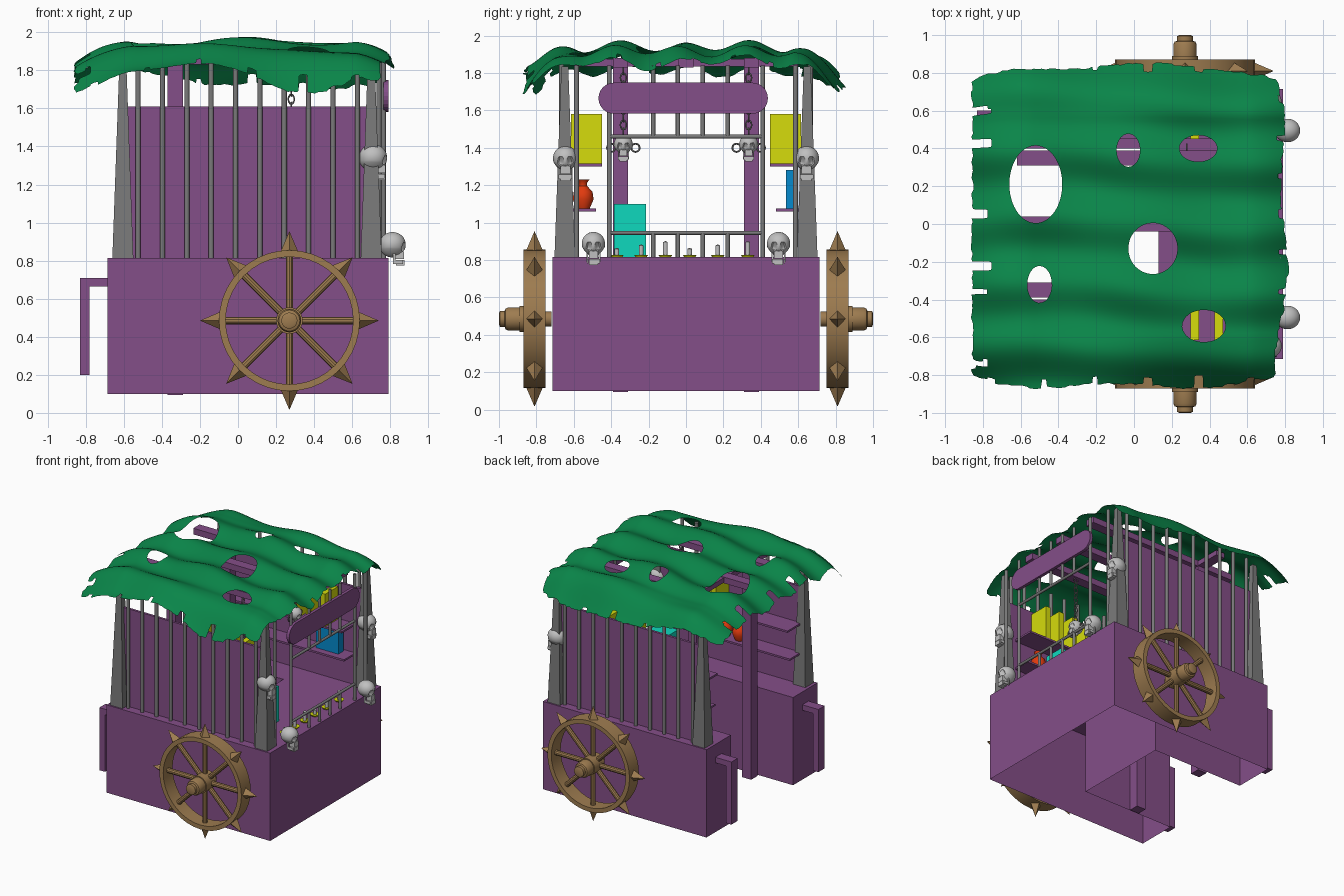
import bpy, bmesh, math, random
from math import pi, sin, cos
from mathutils import Vector, Matrix

random.seed(4)
cube = bpy.data.objects.get("Cube")
if cube:
    bpy.data.objects.remove(cube, do_unlink=True)


def material(name, r, g, b):
    lin = [((c / 255 + 0.055) / 1.055) ** 2.4 if c > 10 else c / 3300 for c in (r, g, b)]
    m = bpy.data.materials.new(name)
    m.use_nodes = True
    m.diffuse_color = (*lin, 1)
    m.node_tree.nodes["Principled BSDF"].inputs["Base Color"].default_value = (*lin, 1)
    return m


PURPLE = material("purple wood", 132, 78, 136)
GREEN = material("green cloth", 10, 133, 73)
BROWN = material("brown wood", 158, 124, 80)
IRON = material("grey iron", 122, 122, 122)
BONE = material("pale bone", 192, 192, 192)
YELLOW = material("yellow", 214, 220, 12)
TEAL = material("turquoise", 15, 217, 190)
BLUE = material("blue", 5, 138, 205)
RED = material("red clay", 225, 58, 14)


def finish(name, bm, mat, smooth=False):
    me = bpy.data.meshes.new(name)
    bm.to_mesh(me)
    bm.free()
    ob = bpy.data.objects.new(name, me)
    bpy.context.collection.objects.link(ob)
    me.materials.append(mat)
    if smooth:
        bpy.ops.object.select_all(action='DESELECT')
        ob.select_set(True)
        bpy.context.view_layer.objects.active = ob
        bpy.ops.object.shade_smooth_by_angle(angle=math.radians(40))
    return ob


def add_box(bm, x0, x1, y0, y1, z0, z1):
    mid = Vector((x0 + x1, y0 + y1, z0 + z1)) / 2
    size = Matrix.Diagonal((x1 - x0, y1 - y0, z1 - z0, 1))
    bmesh.ops.create_cube(bm, size=1, matrix=Matrix.Translation(mid) @ size)


def add_rod(bm, a, b, r1, r2=None, sides=10):
    a, b = Vector(a), Vector(b)
    rot = (b - a).to_track_quat('Z', 'Y').to_matrix().to_4x4()
    bmesh.ops.create_cone(bm, cap_ends=True, segments=sides, radius1=r1,
                          radius2=r1 if r2 is None else r2, depth=(b - a).length,
                          matrix=Matrix.Translation((a + b) / 2) @ rot)


def box(name, mat, *dims):
    bm = bmesh.new()
    add_box(bm, *dims)
    return finish(name, bm, mat)


def lathe(name, mat, profile, place, sides=24):
    bm = bmesh.new()
    vs = [bm.verts.new((r, 0, z)) for r, z in profile]
    es = [bm.edges.new(p) for p in zip(vs, vs[1:])]
    bmesh.ops.spin(bm, geom=vs + es, axis=(0, 0, 1), cent=(0, 0, 0), angle=2 * pi, steps=sides)
    bmesh.ops.remove_doubles(bm, verts=bm.verts, dist=0.0005)
    bmesh.ops.recalc_face_normals(bm, faces=bm.faces)
    bmesh.ops.transform(bm, matrix=place, verts=bm.verts)
    return finish(name, bm, mat, True)


# U-shaped counter, open underneath
bm = bmesh.new()
outline = [(-.685, -.715), (.79, -.715), (.79, .715), (-.685, .715),
           (-.685, .4), (.13, .4), (.13, -.4), (-.685, -.4)]
top = bm.faces.new([bm.verts.new((x, y, .815)) for x, y in outline])
walls = bmesh.ops.extrude_edge_only(bm, edges=top.edges[:])
bmesh.ops.translate(bm, vec=(0, 0, -.715), verts=[g for g in walls["geom"] if isinstance(g, bmesh.types.BMVert)])
bmesh.ops.recalc_face_normals(bm, faces=bm.faces)
finish("counter", bm, PURPLE)

# Roof frame
bm = bmesh.new()
for y in (-.35, 0, .35):
    add_box(bm, -.62, .72, y - .04, y + .04, 1.83, 1.88)
add_box(bm, -.37, -.29, -.6, .6, 1.835, 1.875)
for y in (-.35, .35):
    add_box(bm, -.37, -.29, y - .04, y + .04, .095, 1.87)
finish("roof_frame", bm, PURPLE)

# Sign board with round ends
bm = bmesh.new()
ends = [(.355, -pi / 2), (-.385, pi / 2)]
ring = [bm.verts.new((.765, cy + .083 * cos(a0 + pi * i / 12), 1.665 + .083 * sin(a0 + pi * i / 12)))
        for cy, a0 in ends for i in range(13)]
plate = bmesh.ops.extrude_face_region(bm, geom=[bm.faces.new(ring)])
bmesh.ops.translate(bm, vec=(.025, 0, 0), verts=[g for g in plate["geom"] if isinstance(g, bmesh.types.BMVert)])
bmesh.ops.recalc_face_normals(bm, faces=bm.faces)
finish("sign_board", bm, PURPLE)


def skull(name, place, scale):
    bm = bmesh.new()
    bmesh.ops.create_icosphere(bm, subdivisions=4, radius=1)
    for v in bm.verts:
        p = v.co.copy()
        v.co.x *= 1.1
        if p.z < -.1:                       # narrow face below the brow
            v.co.y *= 1 + .35 * (p.z + .1)
            v.co.z -= .15
        for ey, ez, r, d in ((.4, -.2, .27, .3), (-.4, -.2, .27, .3), (0, -.55, .17, .25)):
            if p.x > 0:
                k = math.hypot(p.y - ey, p.z - ez) / r
                v.co.x -= d * max(0, 1 - k ** 3)
    add_box(bm, .25, .98, -.4, .4, -1.3, -.65)          # upper teeth
    add_box(bm, .3, 1.0, -.4, .4, -1.85, -1.35)         # chin
    for s in (-1, 1):
        add_box(bm, .05, .9, s * .48 - .07, s * .48 + .07, -1.7, -1.35)
        add_box(bm, .05, .25, s * .52 - .07, s * .52 + .07, -1.6, -.4)
    bmesh.ops.transform(bm, matrix=Matrix.Translation(place) @ Matrix.Scale(scale, 4), verts=bm.verts)
    finish(name, bm, BONE, True)


# Everything mirrored on both sides
for s, side in ((-1, "front"), (1, "rear")):
    def span(a, b):
        return sorted((s * a, s * b))
    box(side + "_panel", PURPLE, -.6, .69, *span(.625, .645), .815, 1.61)
    bm = bmesh.new()
    add_box(bm, -.83, -.685, *span(.52, .6), .665, .71)
    add_box(bm, -.83, -.78, *span(.52, .6), .2, .665)
    finish(side + "_handle", bm, PURPLE)
    for z in (1.06, 1.3):
        box(side + "_shelf", PURPLE, -.6, .62, *span(.48 if z < 1.2 else .45, .625), z, z + .015)
    for i in range(4):
        x = .045 + i * .127
        box(side + "_book", YELLOW, x, x + .045, *span(.45, .615), 1.315, 1.58)

    # Bars and tapered square corner posts
    bm = bmesh.new()
    for i in range(10):
        x = -.525 + i * .128
        add_rod(bm, (x, s * .665, .815), (x, s * .665, 1.86), .014)
    add_rod(bm, (.74, s * .585, .815), (.74, s * .585, 1.84), .014)
    finish(side + "_bars", bm, IRON, True)
    bm = bmesh.new()
    for x in (-.605, .7):
        bmesh.ops.create_cone(bm, cap_ends=True, segments=4, radius1=.078, radius2=.026, depth=1.02,
                              matrix=Matrix.Translation((x, s * .648, 1.325)) @ Matrix.Rotation(pi / 4, 4, 'Z'))
    finish(side + "_corner_posts", bm, IRON)

    # Spiked wheel: rim, hub, spokes
    wheel = Matrix.Translation((.27, 0, .485)) @ Matrix.Rotation(-s * pi / 2, 4, 'X')
    lathe(side + "_rim", BROWN, [(.335, .75), (.37, .75), (.37, .87), (.335, .87), (.335, .75)], wheel, 40)
    lathe(side + "_hub", BROWN, [(0, .72), (.04, .72), (.04, .76), (.07, .76), (.07, .89), (.062, .89),
                                 (.062, .95), (.055, .965), (.042, .97), (.042, .995), (.03, 1), (0, 1)], wheel)
    bm = bmesh.new()
    for i in range(8):
        a = i * pi / 4
        d = Vector((cos(a), 0, sin(a)))
        c = Vector((.27, s * .81, .485))
        add_rod(bm, c + d * .05, c + d * .345, .02)
        add_rod(bm, c + d * .365, c + d * .47, .045, 0, 4)
    finish(side + "_spokes_and_spikes", bm, BROWN)

    # Skulls and hanging chain
    skull("post_skull", (.71, s * .645, 1.345), .066)
    skull("counter_skull", (.812, s * .495, .888), .062)
    skull("hanging_skull", (.28, s * .335, 1.42), .05)
    for i in range(9):
        bpy.ops.mesh.primitive_torus_add(major_segments=12, minor_segments=6, major_radius=.016,
                                         minor_radius=.004, location=(.28, s * .335, 1.48 + i * .042),
                                         rotation=(pi / 2, 0, i % 2 * pi / 2))
        link = bpy.context.object
        link.name = "chain_link"
        link.scale.y = 1.5
        link.data.materials.append(IRON)
    for dy in (-.065, .065):
        bpy.ops.mesh.primitive_torus_add(major_segments=16, minor_segments=6, major_radius=.022, minor_radius=.005,
                                         location=(.28, s * .335 + dy, 1.4), rotation=(0, pi / 2, 0))
        bpy.context.object.name = "shackle"
        bpy.context.object.data.materials.append(IRON)

# Serving window frame
bm = bmesh.new()
for z in (.945, 1.46):
    add_rod(bm, (.765, -.415, z), (.765, .415, z), .011)
for y in (-.41, .41):
    add_rod(bm, (.765, y, .815), (.765, y, 1.84), .013)
for i in range(4):
    y = -.176 + i * .133
    add_rod(bm, (.765, y, .815), (.765, y, .945), .012)
    add_rod(bm, (.765, y, 1.46), (.765, y, 1.84), .012)
finish("window_bars", bm, IRON, True)

# Goods and candles
box("chest", TEAL, .34, .52, -.385, -.215, .815, 1.1)
box("blue_box", BLUE, .33, .53, .535, .6, 1.075, 1.28)
for x in (-.1, .03, .46):
    lathe("vase", RED, [(0, 0), (.035, 0), (.056, .05), (.05, .09), (.022, .12), (.022, .14),
                        (.034, .155), (0, .15)], Matrix.Translation((x, -.55, 1.075)))
for i, y in enumerate((-.37, -.24, -.11, .02, .17, .33)):
    at = Matrix.Translation((.68, y, .815))
    h = .045 + .018 * (i % 3)
    lathe("candle_plate", YELLOW, [(0, 0), (.03, 0), (.038, .012), (0, .008)], at, 14)
    lathe("candle", BONE, [(.013, .008), (.013, h), (0, h + .005)], at, 10)

# Torn cloth canopy
N = 80
holes = [(-.52, .21, .14, .205), (-.03, .39, .062, .088), (.34, .4, .1, .07),
         (.1, -.13, .13, .135), (-.5, -.32, .065, .098), (.37, -.54, .115, .085)]
slits = [.6, .43, .05, -.22, -.36, -.74]


def droop(x, y):
    ex = max(0, abs(x + .03) - (.52 if x < 0 else .64)) / (.31 if x < 0 else .19)
    ey = max(0, abs(y + .01) - .58) / .27
    z = 1.925 + .026 * cos(2 * pi * y / .35 + .7 * sin(3 * x)) + .012 * sin(7 * x + 1)
    z -= (.13 if x < 0 else .08) * ex ** 1.5
    fringe = .14 + .075 * cos(4 * (x - .45)) if y < 0 else .18 + .05 * x
    return z - fringe * ey ** 1.3 + .015 * sin(9 * x + 4 * y) * sin(6 * y)


bm = bmesh.new()
bmesh.ops.create_grid(bm, x_segments=N, y_segments=N, size=1)
for v in bm.verts:
    u, w = v.co.x, v.co.y
    ragged = random.uniform(-.01, .01) if v.is_boundary else 0
    v.co.x = -.03 + u * (.83 + ragged) - (.02 * sin(6 * w + .3) + .04 * w * w) * max(0, u) ** 5
    v.co.y = -.01 + w * (.85 + ragged + .015 * sin(6 * u + w) * abs(w) ** 5)
    v.co.y -= (.09 if w > 0 else -.04) * abs(w) ** 3 * u ** 4


def reach(p, h):
    return math.hypot((p.x - h[0]) / h[2], (p.y - h[1]) / h[3])


gone = []
for f in bm.faces:
    c = f.calc_center_median()
    slit = any(abs(c.y - y) < .016 and c.x < -.79 + .04 * abs(sin(9 * y)) for y in slits)
    tear = c.x > .765 and sin(31 * c.y) > .9 or abs(c.y) > .815 and sin(23 * c.x) > .93
    if slit or tear or any(reach(c, h) < 1 for h in holes):
        gone.append(f)
bmesh.ops.delete(bm, geom=gone, context='FACES')
bmesh.ops.smooth_vert(bm, verts=[v for v in bm.verts if v.is_boundary], factor=.4,
                      use_axis_x=True, use_axis_y=True, use_axis_z=False)
for v in bm.verts:
    for h in holes:
        if v.is_boundary and reach(v.co, h) < 1.35:
            k = reach(v.co, h)
            v.co.x = h[0] + (v.co.x - h[0]) / k
            v.co.y = h[1] + (v.co.y - h[1]) / k
    v.co.z = droop(v.co.x, v.co.y)
finish("canopy", bm, GREEN, True)
